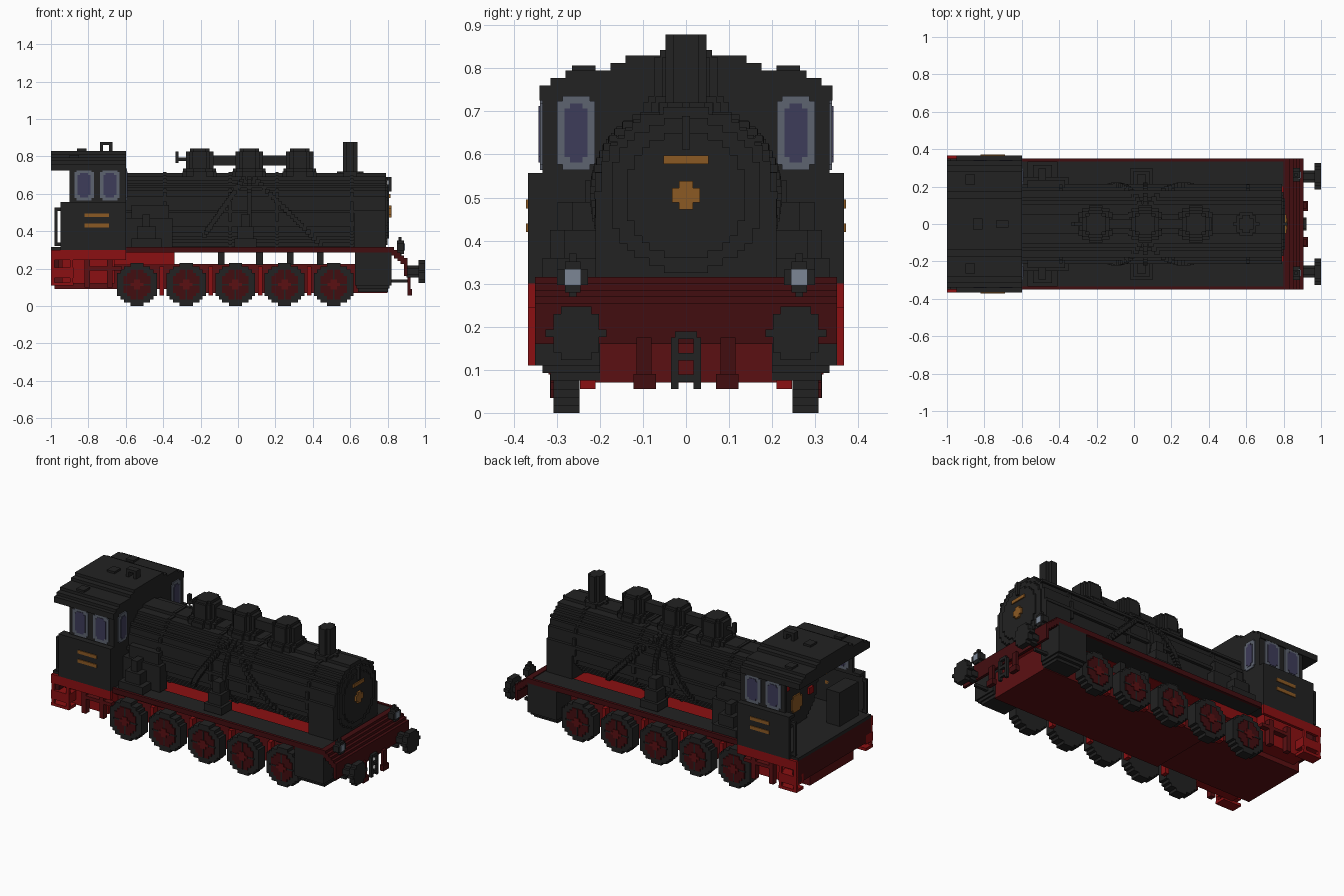
import bpy, bmesh, math
from mathutils import Vector

if "Cube" in bpy.data.objects:
    bpy.data.objects.remove(bpy.data.objects["Cube"])

# Shared levels and widths
BLOCK = .0175
RADIUS, AXIS = .205, .505
DECK, BOARD, SILL, EAVES, ROOF = .3, .315, .557, .725, .825
FRAME, WALL, SIDE, CAB = .21, .333, .35, .367
REAR, CAB_BACK, CAB_FRONT, NOSE = -1, -.95, -.6, .79
WHEEL = .115
BEAM = .905


def material(name, r, g, b):
    m = bpy.data.materials.new(name)
    m.use_nodes = True
    m.diffuse_color = (r, g, b, 1)
    m.node_tree.nodes["Principled BSDF"].inputs["Base Color"].default_value = (r, g, b, 1)
    return m


black = material("soot black", .016, .016, .016)
dark_red = material("dark red", .055, .004, .005)
mid_red = material("mid red", .105, .005, .006)
red = material("bright red", .26, .005, .006)
gold = material("brass", .26, .1, .017)
grey = material("window grey", .11, .125, .16)
glass = material("violet glass", .048, .045, .1)
lens = material("lamp lens", .2, .24, .3)


def finish(name, bm, mat):
    bmesh.ops.recalc_face_normals(bm, faces=bm.faces)
    mesh = bpy.data.meshes.new(name)
    bm.to_mesh(mesh)
    bm.free()
    mesh.materials.append(mat)
    bpy.context.collection.objects.link(bpy.data.objects.new(name, mesh))


def add_block(bm, x, y, z):
    for v in bmesh.ops.create_cube(bm, size=1)["verts"]:
        v.co = Vector([sum(span) / 2 + c * (span[1] - span[0])
                       for c, span in zip(v.co, (x, y, z))])


def box(name, mat, x, y, z, mirror=False):
    """Block between three spans, optionally repeated on the other side."""
    bm = bmesh.new()
    add_block(bm, x, y, z)
    if mirror:
        add_block(bm, x, (-y[1], -y[0]), z)
    finish(name, bm, mat)


def around(center, half):
    return center - half, center + half


def wide(half):
    return -half, half


def prism(name, mat, rows, axis, span, u0=0, w0=0):
    """Stepped symmetric outline of (low, high, half width) rows, extruded along an axis."""
    right = []
    for low, high, half in rows:
        for point in ((half, low), (half, high)):
            if not right or math.dist(right[-1], point) > BLOCK / 100:
                right.append(point)
    outline = right + [(-u, w) for u, w in reversed(right)]
    place = {"x": lambda u, w, a: Vector((a, u, w)),
             "y": lambda u, w, a: Vector((u, a, w)),
             "z": lambda u, w, a: Vector((u, w, a))}[axis]
    bm = bmesh.new()
    face = bm.faces.new([bm.verts.new(place(u0 + u, w0 + w, span[0])) for u, w in outline])
    extruded = bmesh.ops.extrude_face_region(bm, geom=[face])["geom"]
    verts = [v for v in extruded if isinstance(v, bmesh.types.BMVert)]
    bmesh.ops.translate(bm, verts=verts, vec=place(0, 0, span[1] - span[0]))
    finish(name, bm, mat)


def disc(name, mat, radius, axis, span, u0=0, w0=0):
    """Disc with a blocky staircase rim."""
    count = max(2, round(2 * radius / BLOCK))
    step = 2 * radius / count
    rows = []
    for i in range(count):
        low = i * step - radius
        half = math.sqrt(radius ** 2 - (low + step / 2) ** 2)
        rows.append((low, low + step, max(1, round(half / step)) * step))
    prism(name, mat, rows, axis, span, u0, w0)


def window(name, axis, wall, width, height, u0, w0):
    """Chamfered frame with a glass pane showing on both faces of a wall."""
    for part, mat, inset, proud in (("frame", grey, 0, .006), ("glass", glass, BLOCK, .009)):
        w, h, c = width - inset, height - inset, BLOCK * .7
        rows = [(-h, c - h, w - c), (c - h, h - c, w), (h - c, h, w - c)]
        prism(f"{name}_{part}", mat, rows, axis, (wall[0] - proud, wall[1] + proud), u0, w0)


# Frame and running boards
box("main_frame", mid_red, (-.34, .8), wide(FRAME), (.07, .225))
box("rear_frame", mid_red, (-.98, -.34), wide(FRAME), (.09, DECK))
box("firebox_pan", red, (-.94, -.66), (FRAME, DECK), (.12, .295), True)
box("ash_pan", red, (-.66, -.34), (FRAME, .24), (.22, .295), True)
box("inner_deck", red, (CAB_FRONT, .8), wide(FRAME), (.285, .305))
box("running_board", black, (CAB_FRONT, .8), (.2, WALL), (.287, .31), True)
box("board_edge", dark_red, (CAB_FRONT, .82), (WALL, SIDE), (.285, BOARD), True)
for x in (-.09, .115, .28, .44):
    box("deck_post", black, around(x, BLOCK), (.18, .24), (.22, .29), True)

# Wheels with brake hangers between them
for i in range(5):
    x = i * .263 - .54
    for side in (-1, 1):
        def layer(inner, outer):
            return tuple(sorted((side * inner, side * outer)))
        disc("wheel_tyre", black, WHEEL, "y", layer(.247, .308), x, WHEEL)
        disc("wheel_center", dark_red, .08, "y", layer(.3, .314), x, WHEEL)
        disc("wheel_hub", mid_red, .026, "y", layer(.3, .319), x, WHEEL)
        box("upright_spoke", black, around(x, .004), layer(.31, .316), around(WHEEL, .08))
        box("level_spoke", black, around(x, .08), layer(.31, .316), around(WHEEL, .004))
    if i < 4:
        box("brake_hanger", red, around(x + .132, .012), (FRAME, .246), (.056, FRAME), True)

# Steam cylinders, narrowing in steps underneath
for i, outer in enumerate((SIDE, WALL, BOARD)):
    inset = i * BLOCK / 2
    box("steam_cylinder", black, (.625 + inset, .82 - inset), (.2, outer),
        (.11 - i * BLOCK, .29), True)

# Front deck stepping down to the beam
for i in range(5):
    drop = i * BLOCK * .85
    box("front_deck", dark_red, (.8 + i * BLOCK, .835 + i * BLOCK), wide(SIDE),
        (.285 - drop, BOARD - drop))
box("front_beam", dark_red, (.888, BEAM), wide(SIDE), (.16, .255))
box("brake_hose", dark_red, (BEAM, .922), (.08, .115), (.06, .175), True)
box("hose_foot", dark_red, (BEAM, .93), (.07, .122), (.056, .09), True)
box("coupling_side", black, (BEAM, .922), (BLOCK, .035), (.055, .175), True)
for z in (.08, .13, .18):
    box("coupling_link", black, (BEAM, .922), wide(.025), around(z, BLOCK / 2))
box("drain_pipe", black, (.8, BEAM), (.24, .258), (.125, .142), True)
box("lamp_post", black, (.858, .875), around(.263, BLOCK / 2), (.25, .37), True)
for side in (-1, 1):
    disc("buffer_shaft", black, .032, "x", (.9, .97), side * .255, .185)
    disc("buffer_plate", black, .062, "x", (.965, 1), side * .255, .185)
    disc("lamp_body", black, .036, "x", (.85, .887), side * .263, BOARD)
    disc("lamp_lens", lens, .019, "x", (.88, .892), side * .263, BOARD)

# Boiler and smokebox
disc("boiler", black, RADIUS, "x", (-.74, NOSE), w0=AXIS)
for x in (-.4, -.05, .2, .6):
    disc("boiler_band", black, RADIUS + .006, "x", (x, x + BLOCK), w0=AXIS)
disc("smokebox_rim", black, .18, "x", (.78, .8), w0=AXIS)
disc("smokebox_door", black, .145, "x", (NOSE, .808), w0=AXIS)
disc("door_knob", gold, .033, "x", (.8, .82), w0=AXIS)
box("smokebox_saddle", black, (.62, NOSE), wide(FRAME), (DECK, .5))
box("front_plate", gold, (.8, .815), wide(.052), (.578, .598))
for z in (.62, .68):
    box("bracket_arm", black, (.78, .822), wide(BLOCK / 2), around(z, BLOCK / 2))
box("bracket_bar", black, (BEAM - .1, .822), wide(BLOCK / 2), (.62, .68))
box("boiler_handrail", black, (CAB_FRONT, NOSE), (.16, .178), (.63, .645), True)


def boiler_pipe(name, x_top, x_foot, foot, count=22):
    """Blocky pipe running down both boiler flanks."""
    bm = bmesh.new()
    for i in range(count):
        t = i / (count - 1)
        x, z = x_top + (x_foot - x_top) * t, .68 + (foot - .68) * t
        y = math.sqrt(RADIUS ** 2 - (z - AXIS) ** 2)
        for side in (-1, 1):
            add_block(bm, around(x, .013), around(side * y, BLOCK), around(z, .013))
    finish(name, bm, black)


boiler_pipe("feed_pipe", .03, -.18, .38)
boiler_pipe("sand_pipe", .09, .44, .33)
boiler_pipe("drop_pipe", .06, .06, .32)

# Equipment standing on the running boards
box("injector_box", black, (CAB_FRONT, -.35), (.18, .25), (BOARD, .47), True)
box("injector_lid", black, (-.57, -.37), (.18, .235), (.47, .54), True)
for i in range(3):
    shrink = i * BLOCK
    box("board_step", black, around(-.49, .08 - shrink * 1.7), (.2, WALL - shrink),
        (BOARD, .36 + i * .065), True)
    box("air_pump", black, around(.04, .06 - shrink), (.2, DECK - shrink),
        (BOARD, .36 + i * .065), True)

# Domes and chimney
for x in (-.205, .06, .33):
    disc("dome_base", black, .1, "z", (.64, .72), x)
    disc("dome_flare", black, .088, "z", (.7, .735), x)
    disc("dome_body", black, .074, "z", (.73, ROOF), x)
    disc("dome_cap", black, .06, "z", (.82, .842), x)
box("dome_pipe", black, (-.14, .27), wide(.026), (.75, .805))
box("steam_pipe", black, (-.32, -.26), wide(.01), (.775, .793))
box("steam_pipe_end", black, (-.335, -.318), wide(.01), (.765, ROOF))
disc("chimney_base", black, .062, "z", (.66, .72), .6)
disc("chimney", black, .048, "z", (.7, .878), .6)

# Cab walls and floor
box("cab_side", black, (CAB_BACK, CAB_FRONT), (SIDE, CAB), (DECK, SILL), True)
box("cab_ledge", black, (CAB_BACK, CAB_FRONT), (BOARD, SIDE), (SILL - BLOCK, SILL), True)
box("cab_upper_side", black, (-.9, CAB_FRONT), (BOARD, WALL), (SILL - BLOCK, EAVES), True)
box("cab_front_upper", black, (CAB_FRONT - BLOCK, CAB_FRONT), wide(WALL), (SILL, .74))
box("cab_front_lower", black, (CAB_FRONT - BLOCK, CAB_FRONT), wide(CAB), (DECK, SILL))
box("cab_floor", black, (REAR, CAB_FRONT), wide(SIDE), (.295, BOARD))

# Stepped roof with its fittings
levels = [(EAVES, EAVES + BLOCK * 2, .34)]
for half in (BOARD, .28, .175, .14):
    top = levels[-1][1]
    levels.append((top, top + BLOCK, half))
prism("cab_roof", black, levels, "x", (REAR, CAB_FRONT))
box("roof_vent", black, (-.9, -.85), (FRAME, .265), (.78, .807), True)
box("roof_hatch", black, (-.86, -.81), wide(.03), (ROOF, .842))
for x in (-.73, -.68):
    box("whistle_post", black, around(x, BLOCK / 2), wide(.02), (ROOF, .878))
box("whistle_top", black, (-.73, -.68), wide(.02), (.862, .878))

# Cab interior and rear rails
box("tool_box", black, (CAB_BACK, -.86), (-DECK, -.12), (BOARD, .52))
box("rear_handrail", black, (-.98, -.965), (WALL, SIDE), (.32, .525), True)
for z in (.33, .517):
    box("handrail_end", black, (-.98, CAB_BACK), (WALL, SIDE), around(z, BLOCK / 2), True)
disc("fire_door", gold, .05, "x", (-.748, -.73), 0, .45)
for y, z in ((.1, .58), (.13, .48)):
    box("cab_valve", red, (-.755, -.73), around(y, .02), around(z, .02), True)

# Cab windows and side plates
for side in (-1, 1):
    wall = sorted((side * BOARD, side * WALL))
    for x in (-.823, -.685):
        window("side_window", "y", wall, .052, .083, x, .647)
    window("front_window", "x", (CAB_FRONT - BLOCK, CAB_FRONT), .044, .086, side * .255, .65)
for z in (.43, .485):
    box("side_plate", gold, (-.82, -.69), (SIDE, CAB + .005), around(z, .01), True)

# Rear beam, steps and pipes
box("rear_beam", dark_red, (REAR, -.96), wide(SIDE), (.16, .297))
box("rear_valance", red, (REAR, CAB_FRONT), (SIDE, CAB), (.245, DECK), True)
for x in (-.99, -.89):
    box("step_hanger", red, around(x, BLOCK / 2), (SIDE, CAB), (.11, DECK), True)
for low, high in ((.11, .127), (.15, .205)):
    box("rear_step", red, (REAR, -.88), (DECK, CAB), (low, high), True)
box("rear_pipe", mid_red, (-.82, -.62), (DECK, WALL), (.19, FRAME), True)
for x in (-.805, -.685):
    box("pipe_bracket", mid_red, around(x, .015), (DECK, WALL), (.1, .25), True)
